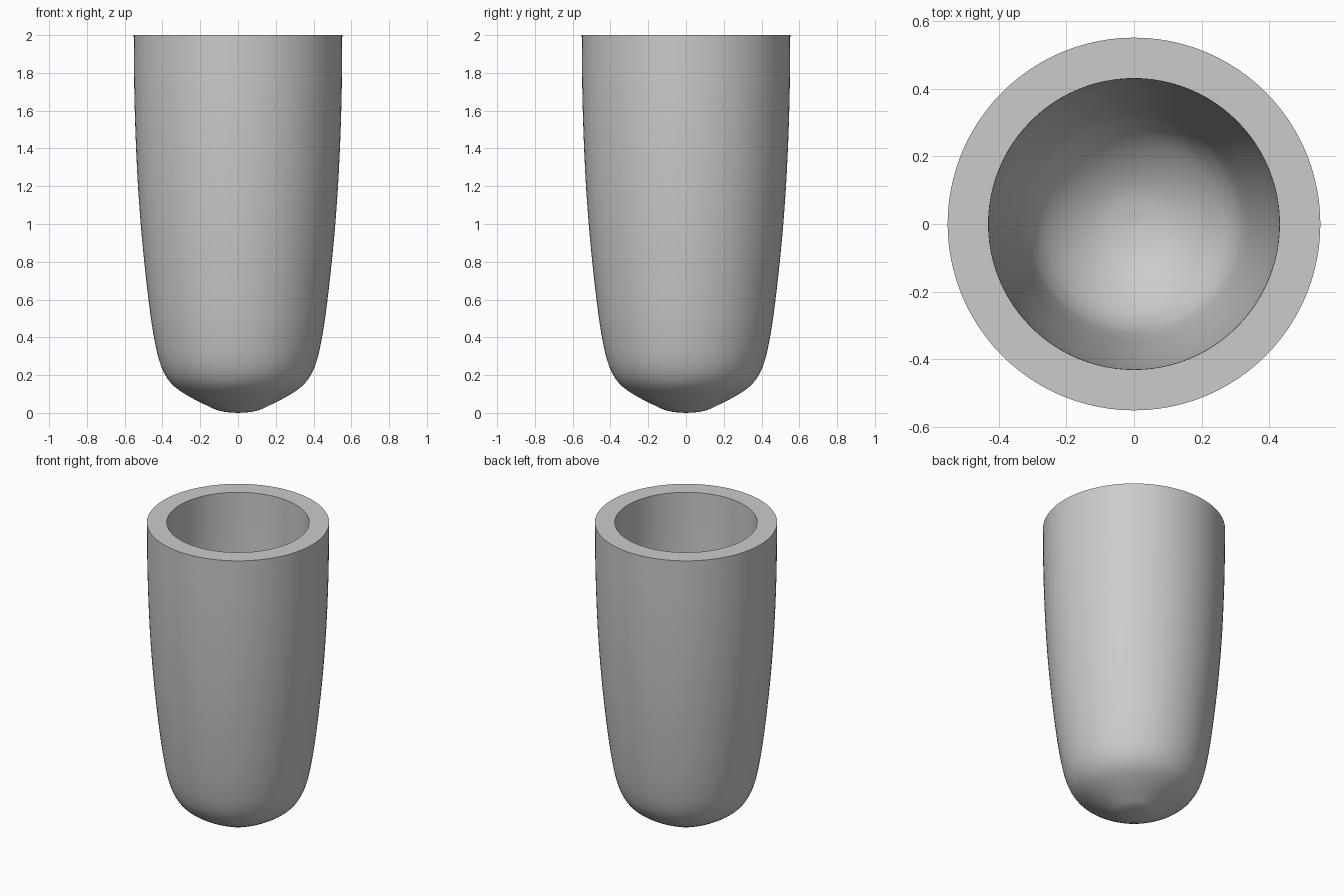
import bpy, bmesh, math
from mathutils import Vector

default_cube = bpy.data.objects.get("Cube")
if default_cube:
    bpy.data.objects.remove(default_cube)

SEGMENTS = 96

# Profiles as (radius, height)
OUTER = [(0, 0), (0.06, 0.004), (0.105, 0.013), (0.15, 0.032), (0.25, 0.082),
         (0.335, 0.138), (0.385, 0.2), (0.418, 0.28), (0.443, 0.39), (0.465, 0.53),
         (0.49, 0.74), (0.515, 1.0), (0.535, 1.3), (0.548, 1.65), (0.552, 2)]
INNER = [(0.431, 2), (0.427, 1.65), (0.415, 1.3), (0.395, 1.0), (0.37, 0.74),
         (0.346, 0.53), (0.325, 0.4), (0.305, 0.33), (0.265, 0.26),
         (0.19, 0.19), (0.1, 0.142), (0, 0.125)]


def smooth_profile(points, steps=4):
    """Catmull-Rom curve through the profile points."""
    p = [Vector(q) for q in points]
    p = [2 * p[0] - p[1]] + p + [2 * p[-1] - p[-2]]
    curve = []
    for a, b, c, d in zip(p, p[1:], p[2:], p[3:]):
        for i in range(steps):
            t = i / steps
            curve.append(b + (c - a) * t / 2 + (2 * a - 5 * b + 4 * c - d) * t**2 / 2
                         + (3 * b - a - 3 * c + d) * t**3 / 2)
    return curve + [p[-2]]


def lathe(name, profile, material):
    bm = bmesh.new()
    verts = [bm.verts.new((r, 0, z)) for r, z in profile]
    edges = [bm.edges.new(pair) for pair in zip(verts, verts[1:])]
    bmesh.ops.spin(bm, geom=verts + edges, cent=(0, 0, 0), axis=(0, 0, 1),
                   angle=math.tau, steps=SEGMENTS)
    bmesh.ops.remove_doubles(bm, verts=bm.verts, dist=0.0001)
    bmesh.ops.recalc_face_normals(bm, faces=bm.faces)
    mesh = bpy.data.meshes.new(name)
    bm.to_mesh(mesh)
    bm.free()
    mesh.materials.append(material)
    obj = bpy.data.objects.new(name, mesh)
    bpy.context.collection.objects.link(obj)
    bpy.ops.object.select_all(action='DESELECT')
    obj.select_set(True)
    bpy.context.view_layer.objects.active = obj
    bpy.ops.object.shade_smooth_by_angle(angle=math.radians(40))
    return obj


grey = bpy.data.materials.new("light_grey")
grey.use_nodes = True
grey.diffuse_color = (0.6, 0.6, 0.6, 1)
grey.node_tree.nodes["Principled BSDF"].inputs["Base Color"].default_value = grey.diffuse_color

# Thick-walled cup: outer wall, flat rim and inner wall in one closed surface
lathe("cup", smooth_profile(OUTER) + smooth_profile(INNER), grey)
